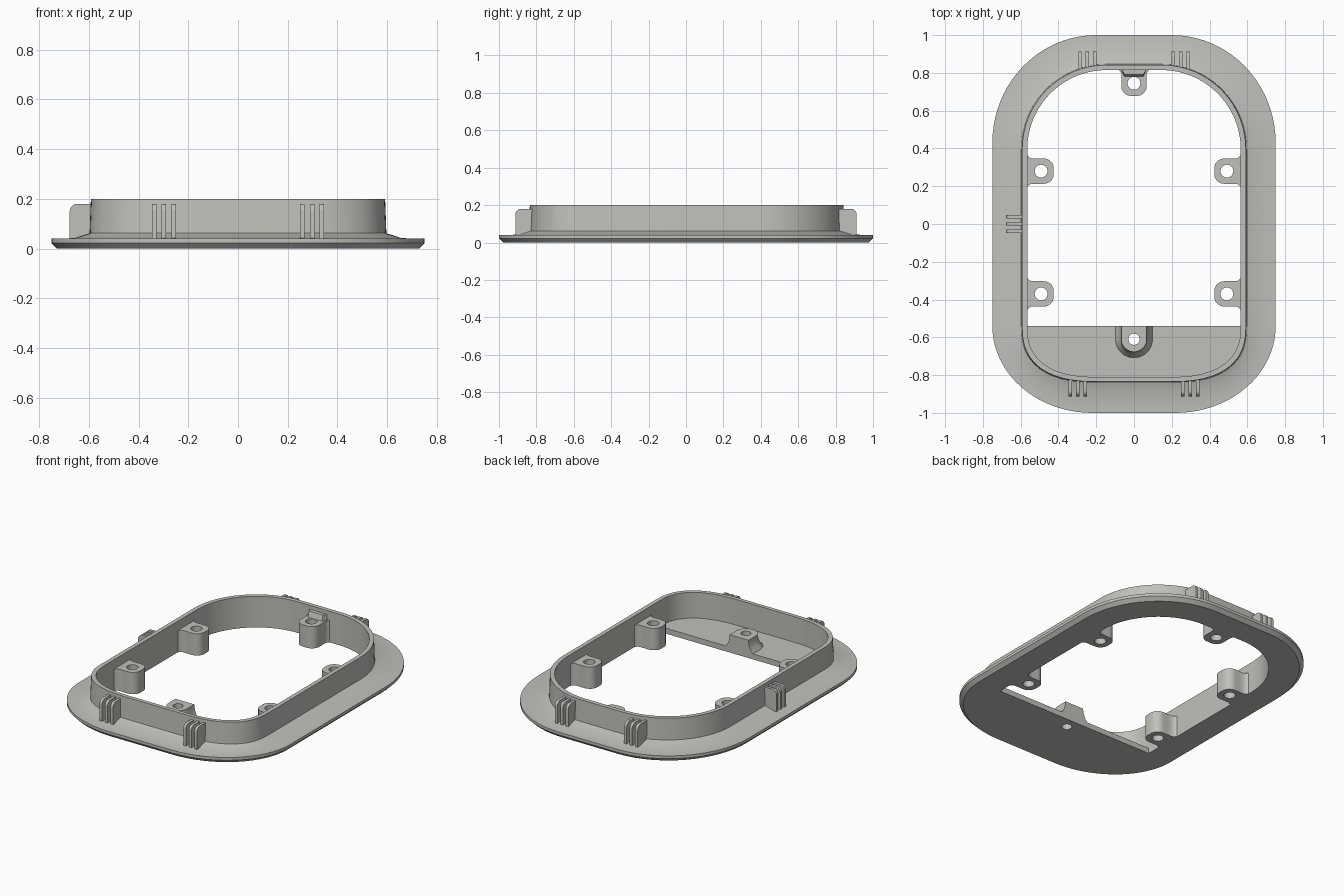
import bpy, bmesh, math
from math import sin, cos, pi

if "Cube" in bpy.data.objects:
    bpy.data.objects.remove(bpy.data.objects["Cube"])

grey = bpy.data.materials.new("warm grey plastic")
grey.diffuse_color = (0.53, 0.53, 0.50, 1)
grey.use_nodes = True
grey.node_tree.nodes["Principled BSDF"].inputs["Base Color"].default_value = grey.diffuse_color


def finish(name, bm, angle=30):
    bmesh.ops.recalc_face_normals(bm, faces=bm.faces)
    me = bpy.data.meshes.new(name)
    bm.to_mesh(me)
    bm.free()
    me.materials.append(grey)
    ob = bpy.data.objects.new(name, me)
    bpy.context.collection.objects.link(ob)
    bpy.ops.object.select_all(action='DESELECT')
    bpy.context.view_layer.objects.active = ob
    ob.select_set(True)
    bpy.ops.object.shade_smooth_by_angle(angle=math.radians(angle))
    return ob


def loft(name, rings, place=lambda p: p):
    """Closed tube through rings given as (2D points, z)."""
    bm = bmesh.new()
    rows = [[bm.verts.new(place((x, y, z))) for x, y in pts] for pts, z in rings]
    n = len(rows[0])
    for a, b in zip(rows, rows[1:] + rows[:1]):
        for i in range(n):
            j = (i + 1) % n
            bm.faces.new((a[i], a[j], b[j], b[i]))
    return finish(name, bm)


def prism(name, pts, depth, place):
    bm = bmesh.new()
    lo = [bm.verts.new(place((x, y, 0))) for x, y in pts]
    hi = [bm.verts.new(place((x, y, depth))) for x, y in pts]
    bm.faces.new(lo)
    bm.faces.new(hi)
    for i in range(len(pts)):
        j = (i + 1) % len(pts)
        bm.faces.new((lo[i], lo[j], hi[j], hi[i]))
    return finish(name, bm)


def outline(hx, top, bottom, tx, ty, bx, by, n=2.0, seg=20):
    """Rounded frame outline: large upper corners, tighter lower corners."""
    right = []
    for i in range(seg + 1):
        a = -pi / 2 + pi / 2 * i / seg
        right.append((hx - bx + bx * abs(cos(a)) ** (2 / n),
                      bottom + by - by * abs(sin(a)) ** (2 / n)))
    for i in range(seg + 1):
        a = pi / 2 * i / seg
        right.append((hx - tx + tx * cos(a), top - ty + ty * sin(a)))
    return right + [(-x, y) for x, y in reversed(right)]


# Flange and upright wall in one swept section
inner = outline(0.565, 0.815, -0.81, 0.42, 0.42, 0.38, 0.27, 2.5)
wall = outline(0.592, 0.842, -0.835, 0.445, 0.445, 0.405, 0.295, 2.5)
wall_low = outline(0.597, 0.846, -0.84, 0.45, 0.45, 0.41, 0.3, 2.5)
flare = outline(0.66, 0.91, -0.90, 0.5, 0.5, 0.45, 0.36, 2.3)
edge = outline(0.75, 1.0, -1.0, 0.55, 0.57, 0.53, 0.46, 2.0)
under = outline(0.728, 0.978, -0.978, 0.53, 0.55, 0.51, 0.44, 2.0)
loft("flange_and_wall", [(inner, 0), (under, 0), (edge, 0.022), (edge, 0.04),
                         (flare, 0.042), (wall_low, 0.062), (wall, 0.2), (inner, 0.2)])

# Floor plate closing the lower end
PLATE = 0.035
plate_pts = [p for p in inner if p[1] < -0.5399]
floor = prism("floor_plate", plate_pts, PLATE, lambda p: p)


def circle_for(pts, r):
    return [(r * cos(math.atan2(y, x)), r * sin(math.atan2(y, x))) for x, y in pts]


def boss_outline(wall_u=-0.085):
    """Rounded tab pointing to +u, flaring where it joins the wall."""
    half = [(wall_u, 0), (wall_u, 0.03), (wall_u, 0.06), (wall_u, 0.092), (-0.073, 0.085),
            (-0.066, 0.075), (-0.052, 0.067), (-0.02, 0.067), (0, 0.067)]
    half += [(0.015 + 0.052 * sin(a), 0.015 + 0.052 * cos(a))
             for a in [pi / 2 * i / 10 for i in range(11)]]
    half.append((0.067, 0))
    return half + [(u, -v) for u, v in reversed(half[1:-1])]


def boss(name, cx, cy, ang):
    pts = boss_outline()
    hole = circle_for(pts, 0.034)
    ca, sa = cos(ang), sin(ang)
    loft(name, [(pts, 0), (pts, 0.14), (hole, 0.14), (hole, 0)],
         lambda p: (cx + ca * p[0] - sa * p[1], cy + sa * p[0] + ca * p[1], p[2]))


# Screw bosses on both sides and at the upper end
for side, sx in (("left", -1), ("right", 1)):
    for row, y in (("upper", 0.28), ("lower", -0.37)):
        boss(f"{row}_{side}_boss", sx * 0.492, y, 0 if sx < 0 else pi)
boss("end_boss", 0, 0.745, -pi / 2)

# Small wedge above the end boss
bm = bmesh.new()
rows = [[bm.verts.new(p) for p in ((-w, 0.825, z), (w, 0.825, z), (w - 0.02, y, z), (-w + 0.02, y, z))]
        for w, y, z in ((0.07, 0.778, 0.13), (0.07, 0.792, 0.175))]
bm.faces.new(rows[0])
bm.faces.new(rows[1])
for i in range(4):
    j = (i + 1) % 4
    bm.faces.new((rows[0][i], rows[0][j], rows[1][j], rows[1][i]))
finish("end_boss_wedge", bm)


# Boss standing on the floor plate, with a flared foot
def u_shape(r):
    arc = [(r * cos(a), r * sin(a)) for a in [pi + pi * i / 24 for i in range(25)]]
    return arc + [(r, 0.035), (r, 0.07), (r / 2, 0.07), (0, 0.07), (-r / 2, 0.07), (-r, 0.07), (-r, 0.035)]


hole = circle_for(u_shape(0.067), 0.03)
loft("floor_boss", [(u_shape(0.1), PLATE - 0.005), (u_shape(0.098), PLATE), (u_shape(0.084), 0.05),
                    (u_shape(0.073), 0.075), (u_shape(0.067), 0.105), (u_shape(0.067), 0.115),
                    (hole, 0.115), (hole, PLATE - 0.005)],
     lambda p: (p[0], p[1] - 0.61, p[2]))
bpy.ops.mesh.primitive_cylinder_add(vertices=32, radius=0.03, depth=0.2, location=(0, -0.61, 0))
cutter = bpy.context.object
cutter.name = "screw_hole_cutter"
cutter.hide_render = True
cutter.hide_set(True)
cut = floor.modifiers.new("screw_hole", 'BOOLEAN')
cut.operation = 'DIFFERENCE'
cut.object = cutter

# Clip fins in groups of three around the wall
FIN = 0.018
fin_pts = [(0, 0.035), (0.1, 0.035)]
fin_pts += [(0.07 + 0.03 * cos(a), 0.15 + 0.03 * sin(a)) for a in [pi / 2 * i / 6 for i in range(7)]]
fin_pts.append((0, 0.18))


def fins(name, cx, cy, dx, dy):
    for k in (-1, 0, 1):
        o = k * 0.039 - FIN / 2
        prism(f"{name}_fin_{k + 2}", fin_pts, FIN,
              lambda p: (cx + dx * p[0] - dy * (p[2] + o), cy + dy * p[0] + dx * (p[2] + o), p[1]))


for side, sx in (("left", -1), ("right", 1)):
    fins(f"front_{side}", sx * 0.298, -0.812, 0, -1)
    fins(f"back_{side}", sx * 0.247, 0.812, 0, 1)
fins("side", -0.577, 0, -1, 0)
